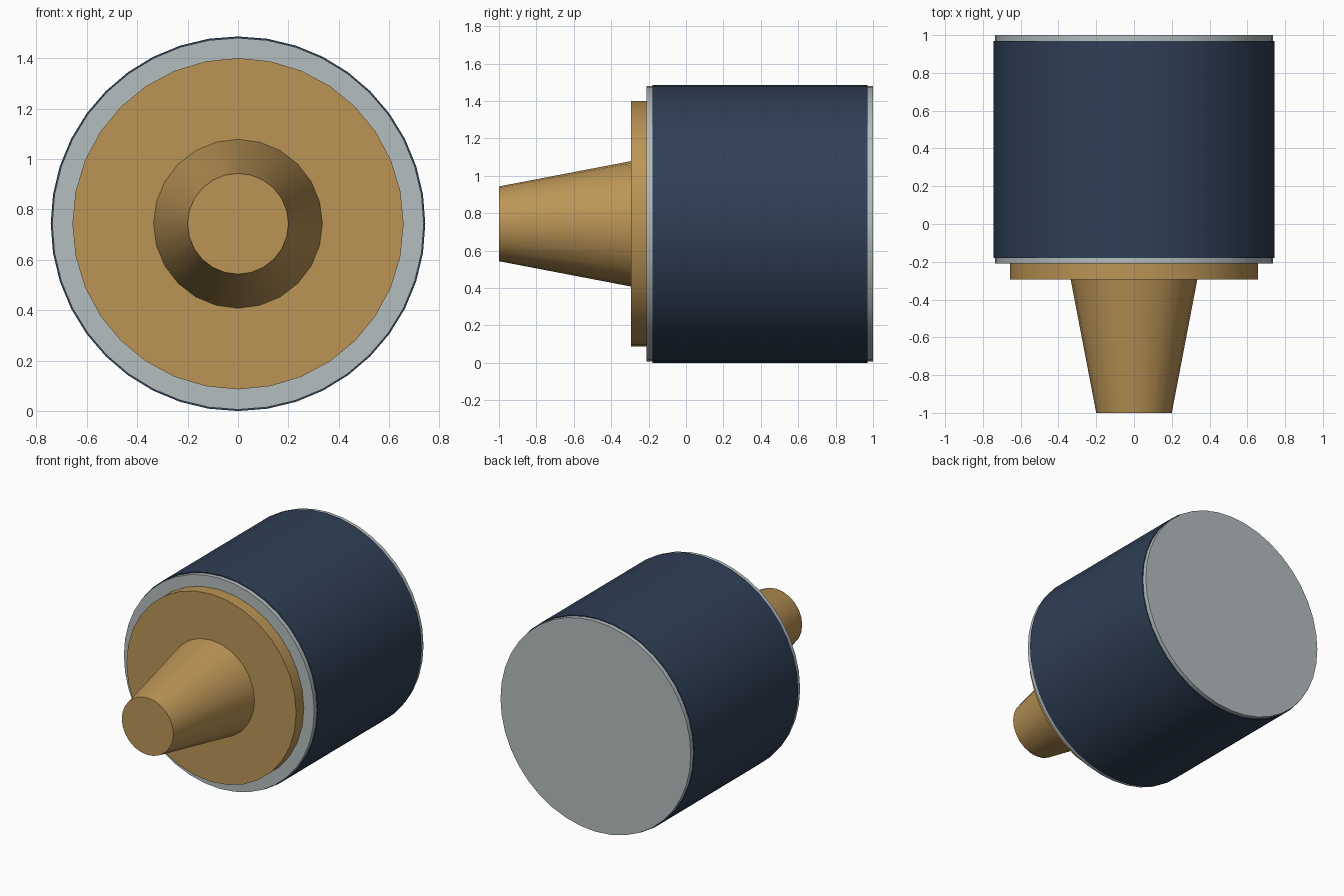
import bpy
import math

AXIS_Z = 0.743

cube = bpy.data.objects.get("Cube")
if cube:
    bpy.data.objects.remove(cube, do_unlink=True)


def material(name, rgb):
    mat = bpy.data.materials.new(name)
    mat.use_nodes = True
    colour = (*rgb, 1.0)
    mat.diffuse_color = colour
    mat.node_tree.nodes["Principled BSDF"].inputs["Base Color"].default_value = colour
    return mat


def turned_part(name, mat, sides, y_front, y_back, r_front, r_back):
    """Capped cone or cylinder lying along the y axis."""
    bpy.ops.mesh.primitive_cone_add(
        vertices=sides, radius1=r_front, radius2=r_back, depth=y_back - y_front,
        location=(0, (y_front + y_back) / 2, AXIS_Z),
        rotation=(-math.pi / 2, 0, 0))
    obj = bpy.context.object
    obj.name = name
    obj.data.materials.append(mat)
    bpy.ops.object.transform_apply(location=False, rotation=True, scale=True)
    bpy.ops.object.shade_smooth_by_angle(angle=math.radians(30))
    return obj


navy = material("navy paint", (0.028, 0.050, 0.092))
steel = material("pale steel", (0.46, 0.51, 0.52))
brass = material("brass", (0.50, 0.30, 0.093))

# Housing: painted sleeve around a slightly narrower steel core
turned_part("housing_sleeve", navy, 40, -0.18, 0.97, 0.743, 0.743)
turned_part("front_rim", steel, 40, -0.21, -0.18, 0.737, 0.737)
turned_part("back_cap", steel, 40, 0.97, 1.0, 0.737, 0.737)

# Brass flange and tapered nozzle
turned_part("flange", brass, 32, -0.295, -0.21, 0.657, 0.657)
turned_part("nozzle", brass, 24, -1.0, -0.295, 0.20, 0.335)
